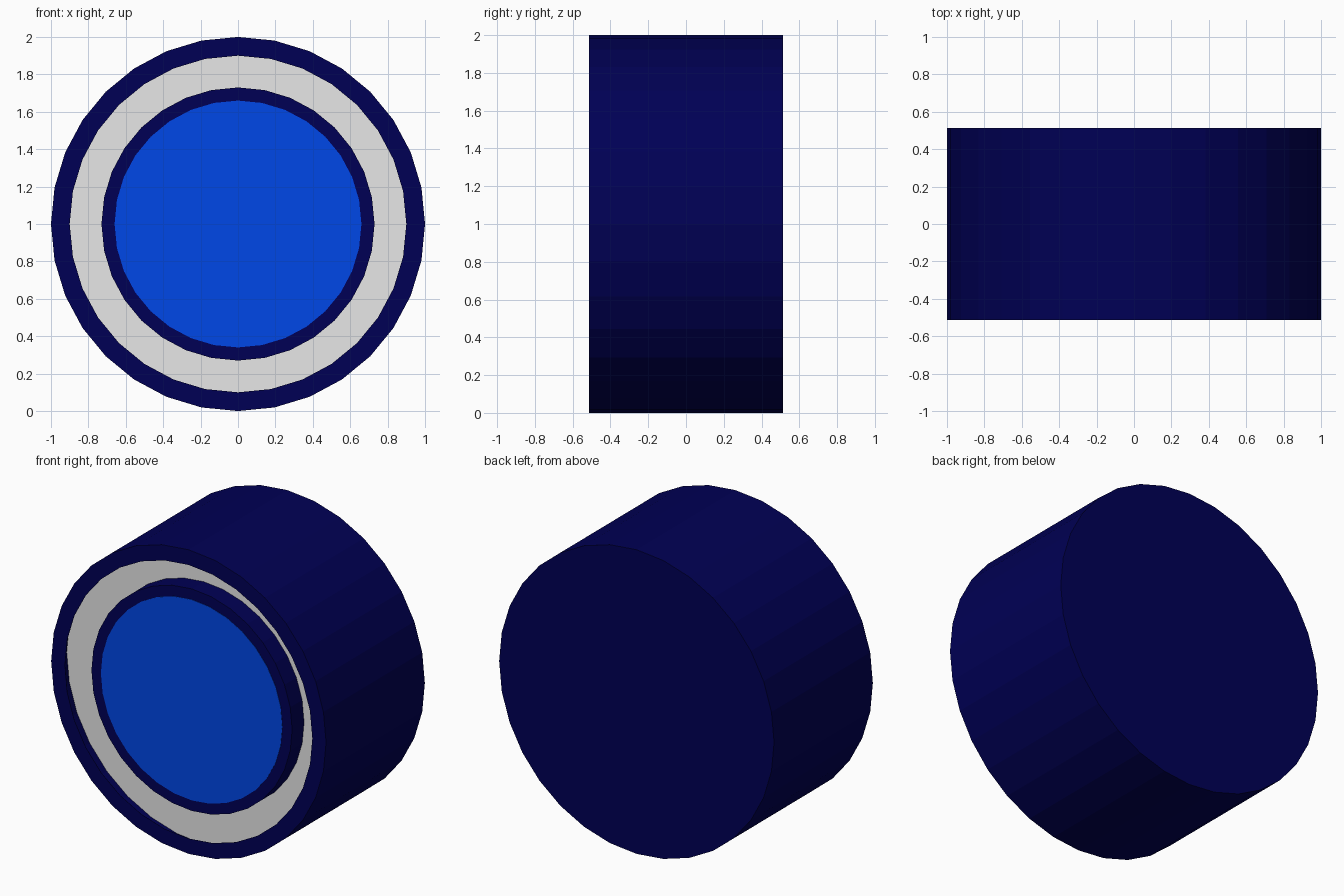
import bpy, bmesh, math

cube = bpy.data.objects.get("Cube")
if cube:
    bpy.data.objects.remove(cube, do_unlink=True)

SIDES = 32
FRONT, BACK = -0.513, 0.513
FLOOR = FRONT + 0.157      # recessed grey face
BOSS = FRONT + 0.033       # front of the central boss
LIP = FRONT + 0.002        # underside of the thin lip


def material(name, rgb):
    m = bpy.data.materials.new(name)
    m.use_nodes = True
    m.diffuse_color = (*rgb, 1)
    bsdf = next(n for n in m.node_tree.nodes if n.type == 'BSDF_PRINCIPLED')
    bsdf.inputs["Base Color"].default_value = (*rgb, 1)
    return m


navy = material("navy", (0, 0, 0.09))
grey = material("light grey", (0.8, 0.8, 0.8))
blue = material("bright blue", (0, 0.063, 0.8))


def lathe(name, profile, mat):
    """Turn (radius, y) points around the y axis; radius 0 closes to a point."""
    bm = bmesh.new()
    rings = []
    for r, y in profile:
        if r == 0:
            rings.append([bm.verts.new((0, y, 1))] * SIDES)
        else:
            angles = [math.tau * i / SIDES for i in range(SIDES)]
            rings.append([bm.verts.new((r * math.cos(a), y, 1 + r * math.sin(a)))
                          for a in angles])
    for a, b in zip(rings, rings[1:]):
        for i in range(SIDES):
            j = (i + 1) % SIDES
            corners = dict.fromkeys((a[i], a[j], b[j], b[i]))
            bm.faces.new(list(corners))
    bmesh.ops.recalc_face_normals(bm, faces=bm.faces)
    mesh = bpy.data.meshes.new(name)
    bm.to_mesh(mesh)
    bm.free()
    mesh.materials.append(mat)
    obj = bpy.data.objects.new(name, mesh)
    bpy.context.collection.objects.link(obj)
    return obj


# Hollow drum with a thin front lip overhanging the recess
lathe("casing", [(0, BACK), (1, BACK), (1, FRONT), (0.9, FRONT),
                 (0.9, LIP), (0.997, LIP),
                 (0.997, FLOOR + 0.005), (0, FLOOR + 0.005)], navy)

# Grey face set back behind the lip
lathe("recessed_face", [(0, FLOOR), (0.997, FLOOR),
                        (0.997, FLOOR + 0.004), (0, FLOOR + 0.004)], grey)

# Central raised boss
lathe("centre_boss", [(0, BOSS), (0.73, BOSS), (0.73, FLOOR), (0, FLOOR)], navy)

# Blue disc on the boss
lathe("centre_disc", [(0, BOSS - 0.002), (0.66, BOSS - 0.002),
                      (0.66, BOSS), (0, BOSS)], blue)
